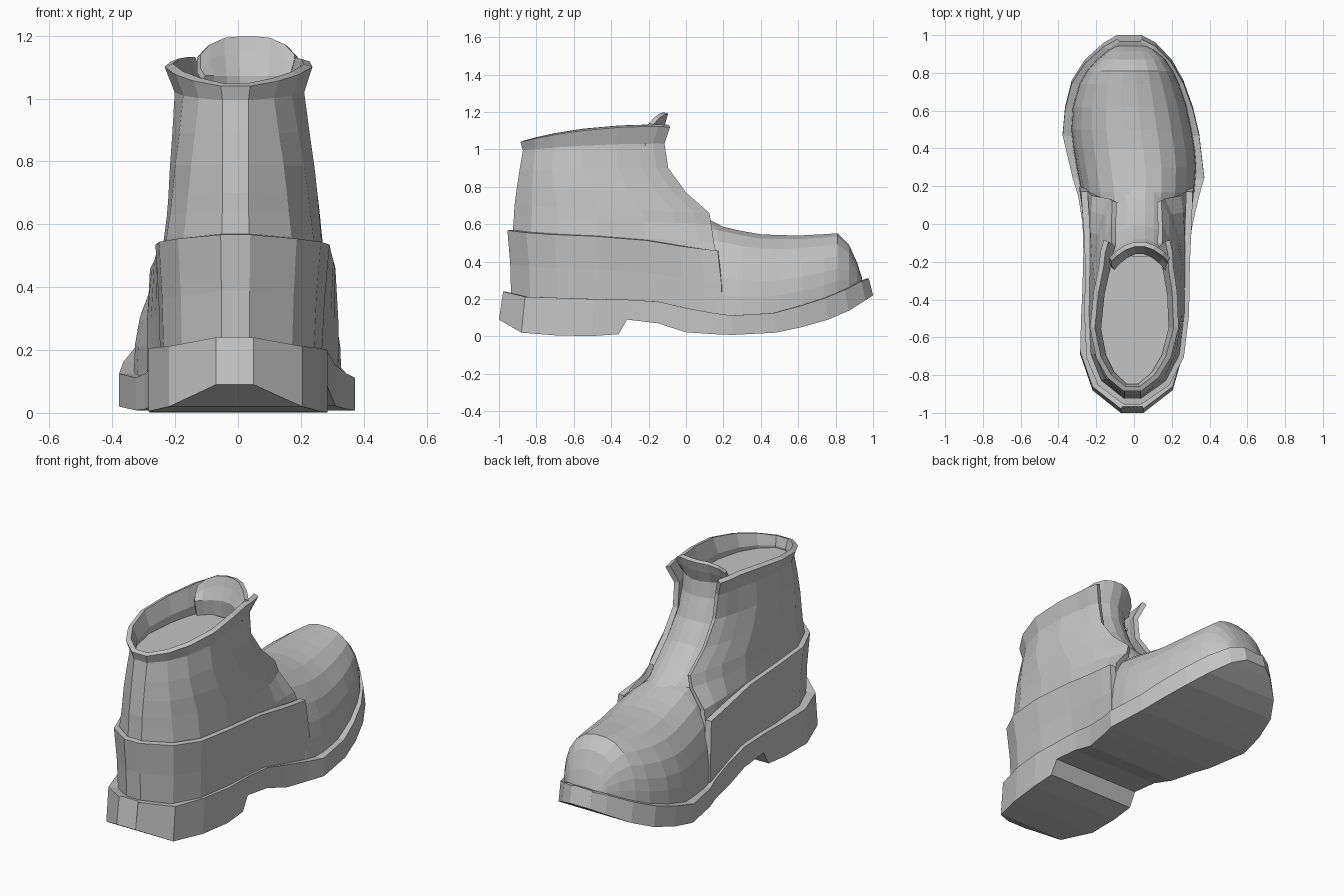
import bpy, bmesh
from mathutils import Vector

if "Cube" in bpy.data.objects:
    bpy.data.objects.remove(bpy.data.objects["Cube"])

grey = bpy.data.materials.new("worn_grey")
grey.diffuse_color = (0.55, 0.55, 0.55, 1)
grey.use_nodes = True
grey.node_tree.nodes["Principled BSDF"].inputs["Base Color"].default_value = grey.diffuse_color


def lerp(a, b, t):
    return a + (b - a) * t


def table(pts, v):
    """Piecewise linear lookup."""
    if v <= pts[0][0]:
        return pts[0][1]
    for (a, p), (b, q) in zip(pts, pts[1:]):
        if v <= b:
            return lerp(p, q, (v - a) / (b - a))
    return pts[-1][1]


def loft(name, rows, wrap=False, caps=False, thick=0, offset=-1):
    """Skin a list of point rows, optionally closed, capped or thickened."""
    bm = bmesh.new()
    vs = [[bm.verts.new(p) for p in r] for r in rows]
    n = len(rows[0])
    for r, s in zip(vs, vs[1:]):
        for i in range(n if wrap else n - 1):
            j = (i + 1) % n
            bm.faces.new((r[i], r[j], s[j], s[i]))
    if caps:
        bm.faces.new(vs[0])
        bm.faces.new(vs[-1][::-1])
    bmesh.ops.recalc_face_normals(bm, faces=bm.faces)
    mid = sum((v.co for v in bm.verts), Vector()) / len(bm.verts)
    if sum(f.normal.dot(f.calc_center_median() - mid) * f.calc_area() for f in bm.faces) < 0:
        bmesh.ops.reverse_faces(bm, faces=bm.faces)
    me = bpy.data.meshes.new(name)
    bm.to_mesh(me)
    bm.free()
    me.materials.append(grey)
    ob = bpy.data.objects.new(name, me)
    bpy.context.collection.objects.link(ob)
    if thick:
        m = ob.modifiers.new("thickness", 'SOLIDIFY')
        m.thickness = thick
        m.offset = offset
    return ob


# Plan of the U-shaped panels: front-to-back fraction, weight of front width,
# weight of side width when boxy, and when rounded
PLAN = [(0, 1, 0, 0), (.08, .65, .36, .33), (.18, .3, .71, .62), (.34, 0, 1, .94), (.58, 0, 1, 1),
        (.78, 0, .93, .84), (.91, 0, .68, .58), (1, 0, .17, .2)]


def u_row(yf, yb, w, wf, zfun, shift=0, rnd=0, xf=.015):
    def side(s):
        pts = []
        for f, a, b, r in PLAN:
            y = lerp(yf, yb, f)
            mid = lerp(xf, -.008, f) + shift * 4 * f * (1 - f)
            pts.append((mid + s * (a * wf + lerp(b, r, rnd) * w), y, zfun(f, y)))
        return pts
    return side(-1) + side(1)[::-1]


# Sole: y, left x, right x, bottom z, top z
SOLE = [(-1, -.07, .05, .09, .24), (-.88, -.22, .205, .02, .212), (-.69, -.285, .26, .005, .206),
        (-.5, -.28, .285, .002, .2), (-.36, -.273, .283, .012, .197), (-.315, -.272, .283, .09, .196),
        (-.15, -.268, .29, .07, .186), (0, -.272, .31, .022, .152), (.15, -.295, .345, .012, .125),
        (.25, -.325, .372, .008, .112), (.48, -.378, .345, .02, .125), (.62, -.365, .312, .05, .162),
        (.76, -.33, .262, .09, .205), (.87, -.26, .2, .137, .25), (.96, -.16, .115, .193, .295),
        (1, -.09, .04, .22, .31)]
sole_top = [(y * .98, zt) for y, l, r, zb, zt in SOLE]
loft("sole", [[(l, y, zb), (l, y * .978, zt), (l * .85, y * .965, zt), (r * .85, y * .965, zt),
               (r, y * .978, zt), (r, y, zb)] for y, l, r, zb, zt in SOLE], wrap=True, caps=True)

# Vamp and toe: arched sections, y, left x, right x, crown z
VAMP = [(-.15, -.23, .25, .62), (.05, -.25, .28, .61), (.17, -.28, .32, .595), (.3, -.305, .33, .565),
        (.4, -.322, .322, .548), (.5, -.332, .305, .543), (.62, -.325, .28, .542), (.74, -.29, .24, .548),
        (.81, -.25, .207, .553), (.872, -.195, .165, .49), (.915, -.14, .115, .395),
        (.942, -.1, .07, .31)]


def arch(y, l, r, top, p=2.4):
    base = table(sole_top, y) - .02
    c, h = (l + r) / 2, (r - l) / 2
    us = [-1, -.985, -.94, -.84, -.66, -.42, -.15]
    us += [-u for u in us[::-1]]
    return [(c + h * u, y, base + (top - base) * (1 - abs(u) ** p) ** (1 / p)) for u in us]


loft("vamp", [arch(*v) for v in VAMP], wrap=True, caps=True)

# Heel counter band wrapping the lower boot
BAND = [(-.955, .567), (-.8, .548), (-.35, .53), (-.2, .512), (0, .478), (.17, .458)]


def band_z(t):
    return lambda f, y: lerp(table(sole_top, y) - .02, table(BAND, y), t)


loft("heel_counter", [u_row(.195, -.935, .257, .305, band_z(0), .008),
                      u_row(.19, -.94, .264, .305, band_z(.5), .01),
                      u_row(.17, -.955, .277, .295, band_z(1), .013)], thick=.035)

# Shaft, open at the front:
# front y, back y, front z, back z, side width, front width, rim bulge, sideways shift, roundness
SHAFT = [(.18, -.925, .36, .45, .25, .275, 0, .013, 0), (.15, -.925, .5, .57, .252, .235, 0, .013, 0),
         (.135, -.92, .60, .64, .243, .15, 0, .015, .1), (.125, -.917, .66, .7, .238, .13, 0, .015, .2),
         (0, -.905, .77, .79, .23, .135, 0, .012, .4), (-.095, -.89, .9, .89, .218, .135, 0, .008, .7),
         (-.115, -.872, 1.03, .995, .206, .14, .01, .003, 1),
         (-.085, -.885, 1.12, 1.04, .235, .175, .028, 0, 1)]
loft("shaft", [u_row(yf, yb, w, wf,
                     lambda f, y, a=zf, b=zb, k=k: lerp(a, b, f) + k * 4 * f * (1 - f), sh, rd)
               for yf, yb, zf, zb, w, wf, k, sh, rd in SHAFT], thick=.028)

# Flat lining closing the opening just under the collar
lining = [u_row(-.17, -.86, .192, .11, lambda f, y, z=z: z, 0, 1) for z in (.97, .985)]
loft("inner_lining", lining, wrap=True, caps=True)

# Tongue: y, z, half width, lean of the surface (0 lying flat, 1 upright)
TONGUE = [(.2, .575, .14, 0), (.12, .615, .14, .2), (.05, .68, .14, .4), (-.02, .75, .14, .5),
          (-.09, .86, .14, .7), (-.135, .98, .14, .9), (-.145, 1.07, .143, 1), (-.12, 1.14, .155, 1),
          (-.105, 1.195, .155, .9)]
US = [-1, -.8, -.5, -.18, .18, .5, .8, 1]
loft("tongue", [[(.03 + u * hw, y - .09 * u * u * k,
                  z - .09 * u * u * (1 - k) - (.05 * u ** 4 if z > 1.1 else 0)) for u in US]
                for y, z, hw, k in TONGUE], thick=.025, offset=0)
